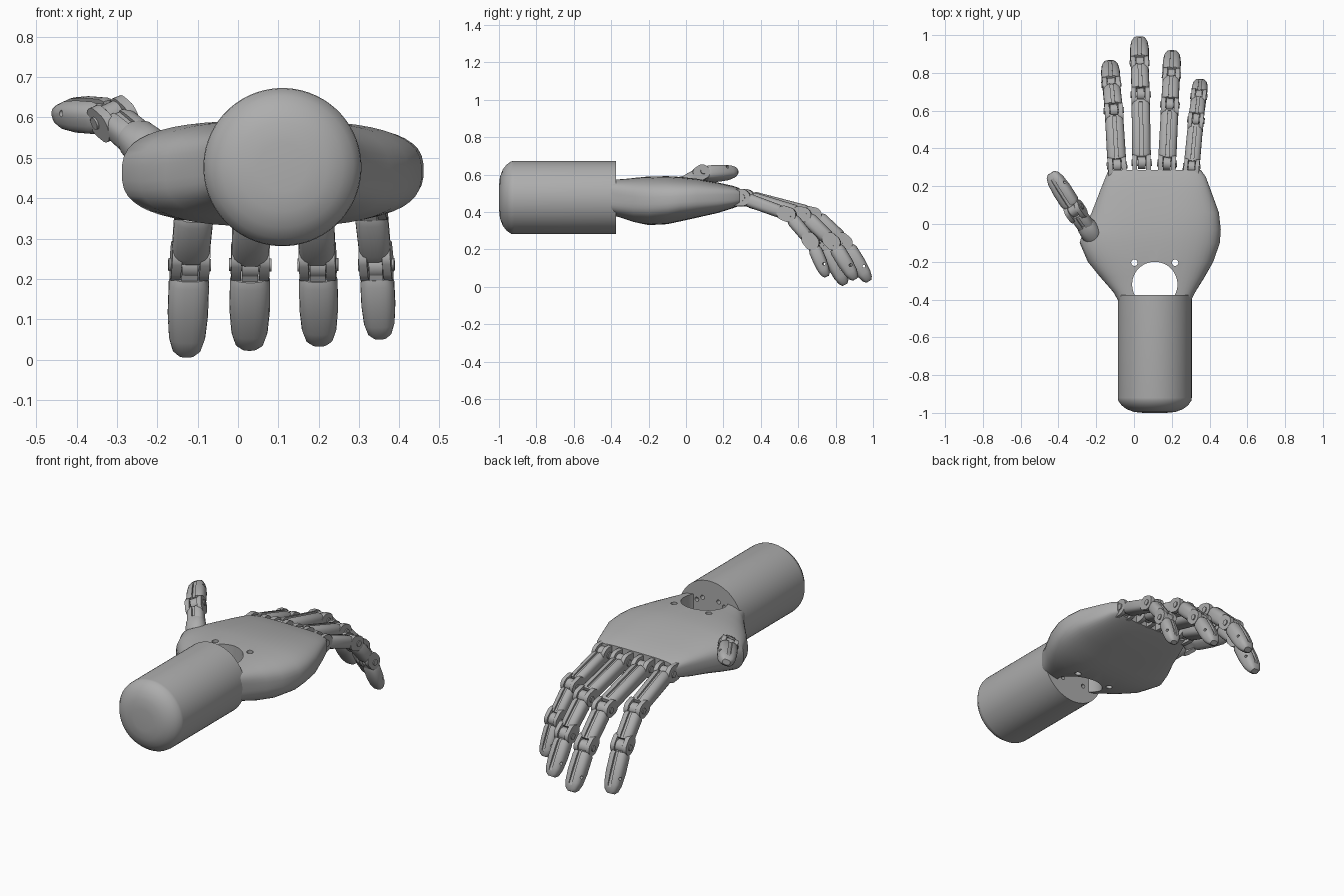
import bpy, bmesh, math
from mathutils import Matrix, Vector

cube = bpy.data.objects.get("Cube")
if cube:
    bpy.data.objects.remove(cube, do_unlink=True)

GREY = (0.42, 0.42, 0.42, 1)
grey = bpy.data.materials.new("plain grey")
grey.use_nodes = True
grey.diffuse_color = GREY
grey.node_tree.nodes["Principled BSDF"].inputs["Base Color"].default_value = GREY


def to_object(name, bm, matrix=Matrix()):
    bmesh.ops.recalc_face_normals(bm, faces=bm.faces)
    mesh = bpy.data.meshes.new(name)
    bm.to_mesh(mesh)
    bm.free()
    mesh.transform(matrix)
    obj = bpy.data.objects.new(name, mesh)
    bpy.context.collection.objects.link(obj)
    return obj


def finish(obj, angle=32):
    mesh = obj.data
    mesh.materials.clear()
    mesh.materials.append(grey)
    for poly in mesh.polygons:
        poly.material_index = 0
    mesh.shade_smooth()
    mesh.set_sharp_from_angle(angle=math.radians(angle))
    return obj


def loft(name, sections, sides, matrix=Matrix()):
    """Skin rounded sections (y, x centre, z centre, half width, half height, squareness)."""
    bm = bmesh.new()
    rings = []
    for y, cx, cz, hw, hh, e in sections:
        ring = []
        for i in range(sides):
            a = math.tau * (i + 0.5) / sides
            c, s = math.cos(a), math.sin(a)
            ring.append(bm.verts.new((cx + hw * math.copysign(abs(c) ** (2 / e), c), y,
                                      cz + hh * math.copysign(abs(s) ** (2 / e), s))))
        rings.append(ring)
    for a, b in zip(rings, rings[1:]):
        for i in range(sides):
            j = (i + 1) % sides
            bm.faces.new((a[i], a[j], b[j], b[i]))
    bm.faces.new(rings[0])
    bm.faces.new(rings[-1])
    return to_object(name, bm, matrix)


def cylinder(name, centre, axis, radius, depth, matrix=Matrix(), back=0.0, sides=28):
    """Cylinder along X, Y or Z; back stretches its rear half into a rounded plate."""
    bm = bmesh.new()
    turn = {"X": Matrix.Rotation(math.pi / 2, 4, "Y"),
            "Y": Matrix.Rotation(math.pi / 2, 4, "X"), "Z": Matrix()}[axis]
    bmesh.ops.create_cone(bm, cap_ends=True, segments=sides, radius1=radius,
                          radius2=radius, depth=depth, matrix=turn)
    for v in bm.verts:
        if v.co.y < -0.0001:
            v.co.y -= back
    bmesh.ops.translate(bm, verts=bm.verts, vec=Vector(centre))
    return to_object(name, bm, matrix)


def box(name, centre, size, matrix=Matrix()):
    bm = bmesh.new()
    bmesh.ops.create_cube(bm, size=1)
    bmesh.ops.scale(bm, verts=bm.verts, vec=size)
    bmesh.ops.translate(bm, verts=bm.verts, vec=Vector(centre))
    return to_object(name, bm, matrix)


def carve(obj, cutters):
    for cutter in cutters:
        cutter.hide_render = True
        mod = obj.modifiers.new("cut", "BOOLEAN")
        mod.operation = "DIFFERENCE"
        mod.solver = "EXACT"
        mod.object = cutter
    bpy.context.view_layer.update()
    graph = bpy.context.evaluated_depsgraph_get()
    mesh = bpy.data.meshes.new_from_object(obj.evaluated_get(graph))
    obj.modifiers.clear()
    obj.data = mesh
    for cutter in cutters:
        bpy.data.objects.remove(cutter, do_unlink=True)


def frame(p, q, up):
    """Matrix at p with Y toward q and Z as near to up as possible."""
    y = (q - p).normalized()
    x = y.cross(up).normalized()
    z = x.cross(y)
    m = Matrix((x, y, z)).transposed().to_4x4()
    m.translation = p
    return m


def hinge(name, y, w, r, m, back):
    # Two round cheeks and the pin that joins them
    for side, word in ((-1, "right"), (1, "left")):
        finish(cylinder(f"{name}_{word}_cheek", (side * 0.72 * w, y, 0), "X", r, 0.5 * w, m, back))
    finish(cylinder(f"{name}_pin", (0, y, 0), "X", 0.4 * r, 2 * w + 0.008, m))


def segment(name, p, q, w, h, r, up, tip=False):
    m, length = frame(p, q, up), (q - p).length
    finish(cylinder(f"{name}_tongue", (0, 0, 0), "X", 0.85 * r, 0.8 * w, m))
    finish(box(f"{name}_neck", (0, 0.6 * r, -0.1 * r), (0.8 * w, 1.2 * r, 1.3 * r), m))
    if tip:
        steps = [(0.75 * r, 0.85, 0.85), (1.2 * r, 1, 1), (0.55 * length, 1, 1),
                 (0.8 * length, 0.9, 0.87), (0.94 * length, 0.7, 0.64), (length, 0.4, 0.36)]
    else:
        steps = [(0.7 * r, 0.85, 0.85), (1.1 * r, 1, 1),
                 (length - 1.3 * r, 0.97, 0.95), (length - 0.8 * r, 0.92, 0.82)]
    body = loft(f"{name}_body", [(y, 0, 0, w * a, h * b, 2.8) for y, a, b in steps], 24, m)
    # Tendon groove along the back, and a crosswise pin hole in the tip
    cuts = [box("groove_cutter", (0, 0.42 * length, h), (0.36 * w, 0.9 * length, 0.6 * h), m)]
    if tip:
        cuts.append(cylinder("pin_hole_cutter", (0, 0.66 * length, 0.45 * h), "X",
                             0.008, 3 * w, m, sides=12))
    carve(body, cuts)
    finish(body)
    if not tip:
        hinge(f"{name}_hinge", length, w, r, m, 0.6 * r)


# Forearm with a domed end and screw holes in the wrist face
AX, AZ = 0.11, 0.477
profile = [(-1, 0.06), (-0.995, 0.11), (-0.98, 0.15), (-0.96, 0.176), (-0.935, 0.194),
           (-0.92, 0.196), (-0.375, 0.196)]
forearm = loft("forearm", [(y, AX, AZ, r, r, 2) for y, r in profile], 64)
carve(forearm, [cylinder("screw_cutter", (AX + s * dx, -0.375, z), "Y", 0.012, 0.06, sides=16)
                for s in (-1, 1) for dx, z in ((0.05, 0.57), (0.085, 0.55), (0.07, 0.4))])
finish(forearm)

# Palm: y, right edge, left edge, bottom, top, squareness
palm_rows = [
    (-0.43, -0.07, 0.29, 0.39, 0.575, 4), (-0.36, -0.11, 0.325, 0.37, 0.578, 3.4),
    (-0.28, -0.18, 0.375, 0.345, 0.584, 3), (-0.2, -0.245, 0.42, 0.33, 0.59, 2.8),
    (-0.1, -0.288, 0.455, 0.335, 0.592, 2.8), (-0.03, -0.268, 0.46, 0.35, 0.588, 2.8),
    (0.06, -0.225, 0.45, 0.37, 0.578, 3), (0.17, -0.182, 0.41, 0.395, 0.558, 3.4),
    (0.25, -0.15, 0.38, 0.42, 0.54, 4), (0.285, -0.135, 0.355, 0.433, 0.528, 4)]
palm = loft("palm", [(y, (a + b) / 2, (c + d) / 2, (b - a) / 2, (d - c) / 2, e)
                     for y, a, b, c, d, e in palm_rows], 48)
cuts = [cylinder("wrist_hole_cutter", (AX, -0.32, AZ), "Z", 0.12, 1, sides=48)]
cuts += [cylinder("cord_hole_cutter", (AX + s * 0.108, -0.205, AZ), "Z", 0.017, 1, sides=20)
         for s in (-1, 1)]
carve(palm, cuts)
finish(palm)

# Four fingers: half width, then knuckle, two joints and tip
fingers = {
    "index": (0.05, (-0.09, 0.31, 0.476), (-0.107, 0.6, 0.385), (-0.12, 0.74, 0.235), (-0.128, 0.85, 0.012)),
    "middle": (0.05, (0.04, 0.325, 0.476), (0.035, 0.685, 0.385), (0.03, 0.85, 0.235), (0.028, 0.978, 0.03)),
    "ring": (0.048, (0.175, 0.32, 0.476), (0.19, 0.63, 0.385), (0.198, 0.787, 0.235), (0.202, 0.905, 0.04)),
    "little": (0.042, (0.305, 0.3, 0.476), (0.328, 0.55, 0.385), (0.343, 0.675, 0.235), (0.352, 0.752, 0.055))}
UP = Vector((0, 0.3, 1))
for finger, (w, *points) in fingers.items():
    pts = [Vector(p) for p in points]
    base = frame(pts[0], pts[0] + Vector((pts[1].x - pts[0].x, pts[1].y - pts[0].y, 0)), UP)
    hinge(f"{finger}_knuckle", 0, w, 0.046, base, 0.035)
    for i, part in enumerate(("lower", "middle", "tip")):
        segment(f"{finger}_finger_{part}", pts[i], pts[i + 1], w * (1, 0.97, 1)[i],
                0.86 * w, 0.04, UP, part == "tip")

# Thumb with a rounded root on the palm
roll = Vector((-0.3, -0.2, 0.93))
root, joint, end = (Vector(p) for p in ((-0.225, -0.05, 0.525), (-0.315, 0.075, 0.602), (-0.44, 0.27, 0.612)))
m = frame(root, joint, roll)
finish(loft("thumb_root", [(-0.06, 0, 0, 0.025, 0.025, 2), (-0.045, 0, 0, 0.042, 0.042, 2),
                           (0, 0, 0, 0.055, 0.052, 2.2), (0.05, 0, 0, 0.05, 0.046, 2.5),
                           (0.075, 0, 0, 0.042, 0.036, 2.5)], 28, m))
segment("thumb_lower", root, joint, 0.046, 0.04, 0.04, roll)
segment("thumb_tip", joint, end, 0.05, 0.041, 0.04, roll, True)
